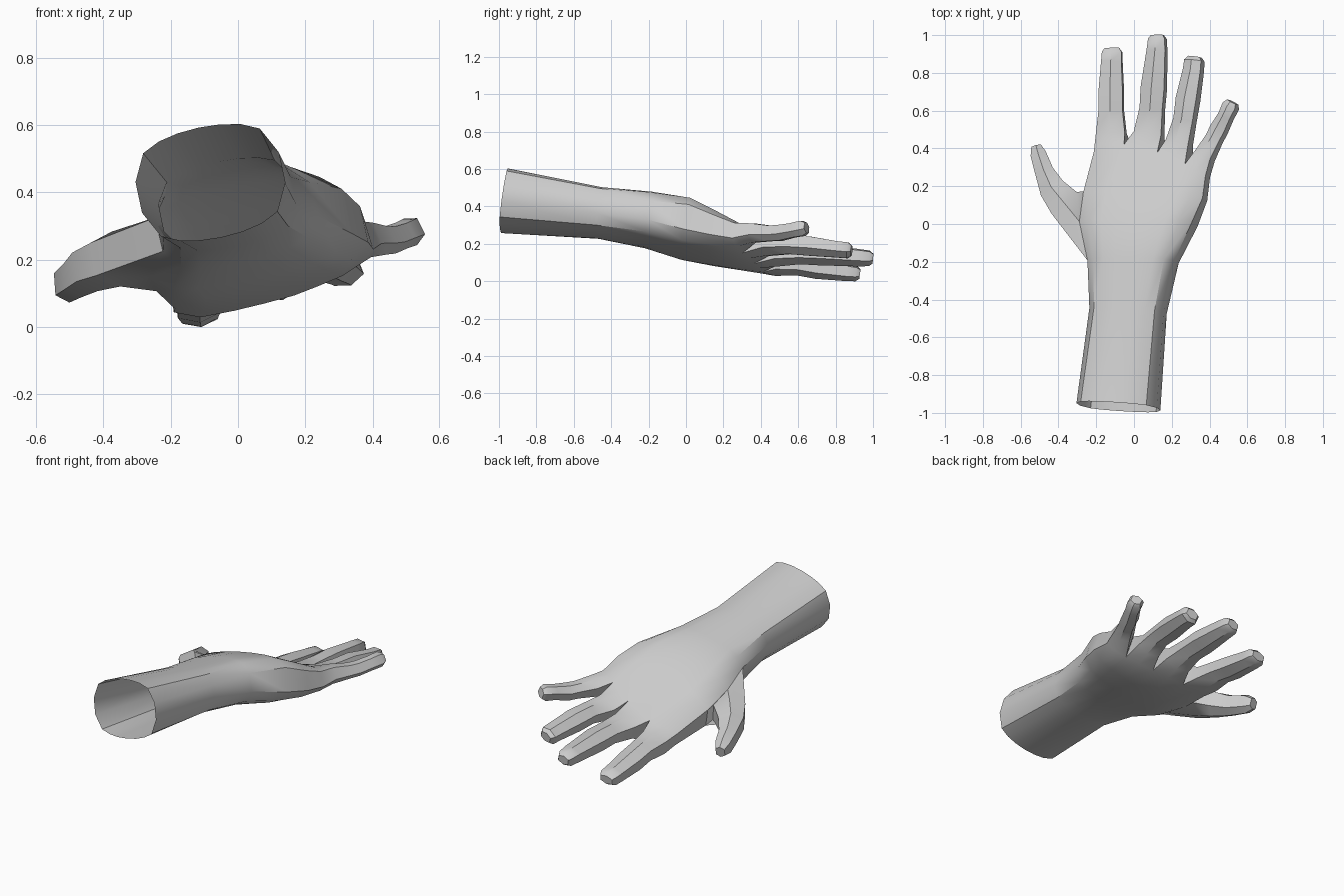
import bpy, bmesh
from math import sin, cos, radians, sqrt
from mathutils import Vector

cube = bpy.data.objects.get("Cube")
if cube:
    bpy.data.objects.remove(cube, do_unlink=True)

skin = bpy.data.materials.new("plain_grey")
skin.use_nodes = True
skin.diffuse_color = (0.6, 0.6, 0.6, 1)
skin.node_tree.nodes["Principled BSDF"].inputs["Base Color"].default_value = (0.6, 0.6, 0.6, 1)

bm = bmesh.new()
COLS = 9  # columns across the hand: two per finger


def section(edge_line, half, edge_ratio, lean):
    """One cross-section: a top row and a bottom row of vertices across the hand."""
    top, bottom = [], []
    across = edge_line[-1] - edge_line[0]
    up = Vector((-across.z / across.x, lean, 1)).normalized()
    for c, mid in enumerate(edge_line):
        s = 2 * c / (COLS - 1) - 1
        h = half * (edge_ratio + (1 - edge_ratio) * sqrt(1 - s * s))
        top.append(bm.verts.new(mid + up * h))
        bottom.append(bm.verts.new(mid - up * h))
    return top, bottom


def straight(left, right):
    left, right = Vector(left), Vector(right)
    # columns bunch slightly toward the rounded edges
    out = []
    for c in range(COLS):
        t = c / (COLS - 1)
        t = 0.6 * t + 0.4 * (3 * t * t - 2 * t ** 3)
        out.append(left.lerp(right, t))
    return out


def bridge(a, b):
    n = len(a)
    for i in range(n):
        bm.faces.new((a[i], a[(i + 1) % n], b[(i + 1) % n], b[i]))


def digit(root, path, roll):
    """Grow a six-sided finger from a root loop; path holds x, y, z, half width, half height."""
    pts = [Vector(p[:3]) for p in path]
    r = radians(roll)
    prev = root
    for i, (x, y, z, w, h) in enumerate(path):
        d = (pts[min(i + 1, len(pts) - 1)] - pts[max(i - 1, 0)]).normalized()
        flat = Vector((d.y, -d.x, 0)).normalized()
        rise = flat.cross(d)
        side = flat * cos(r) + rise * sin(r)
        up = rise * cos(r) - flat * sin(r)
        shape = [(-1, .6), (0, 1), (1, .6), (1, -.6), (0, -1), (-1, -.6)]
        ring = [bm.verts.new(pts[i] + side * w * a + up * h * b) for a, b in shape]
        bridge(prev, ring)
        prev = ring
    bm.faces.new(prev)


# Forearm and palm: left edge, right edge, half thickness, edge ratio, lean
body = [
    ((-.295, -.955, .385), (.13, -.98, .475), .168, .28, .15),
    ((-.228, -.45, .325), (.165, -.47, .405), .13, .32, .12),
    ((-.235, -.20, .275), (.225, -.20, .38), .137, .38, .15),
    ((-.275, 0, .215), (.322, 0, .345), .143, .48, .2),
    ((-.255, .165, .16), (.375, .13, .305), .116, .48, .15),
]
rows = [section(straight(l, r), h, e, lean) for l, r, h, e, lean in body]

# Knuckle row, following the webs between the fingers
webs = [Vector(p) for p in ((-.2, .38, .095), (-.032, .415, .118), (.145, .37, .168),
                            (.29, .31, .222), (.39, .25, .272))]
knuckles = []
for a, b in zip(webs, webs[1:]):
    knuckles += [a, (a + b) / 2]
rows.append(section(knuckles + [webs[-1]], .078, .55, .1))

# Skin between the sections, leaving a gap at the thumb root
THUMB = 2
for j, ((t0, b0), (t1, b1)) in enumerate(zip(rows, rows[1:])):
    for c in range(COLS - 1):
        bm.faces.new((t0[c], t0[c + 1], t1[c + 1], t1[c]))
        bm.faces.new((b0[c + 1], b0[c], b1[c], b1[c + 1]))
    bm.faces.new((t0[-1], b0[-1], b1[-1], t1[-1]))
    if j not in (THUMB, THUMB + 1):
        bm.faces.new((b0[0], t0[0], t1[0], b1[0]))

# Fingers from index to little finger
fingers = [
    ([(-.12, .48, .092, .077, .064), (-.12, .60, .085, .064, .055), (-.12, .70, .068, .064, .056),
      (-.117, .86, .046, .054, .046), (-.115, .91, .041, .052, .042), (-.115, .93, .038, .038, .026)], 8),
    ([(.08, .48, .14, .075, .064), (.097, .61, .143, .062, .054), (.105, .72, .14, .064, .057),
      (.122, .92, .126, .05, .048), (.124, .98, .122, .045, .043), (.124, 1.0, .12, .032, .027)], 14),
    ([(.24, .43, .192, .065, .06), (.27, .55, .194, .055, .052), (.286, .66, .188, .058, .055),
      (.314, .81, .17, .05, .046), (.32, .865, .165, .048, .045), (.323, .885, .163, .033, .028)], 22),
    ([(.375, .36, .258, .05, .056), (.425, .45, .256, .042, .045), (.45, .50, .258, .044, .044),
      (.487, .57, .272, .037, .042), (.513, .625, .283, .04, .044), (.523, .645, .286, .028, .03)], 25),
]
top, bottom = rows[-1]
for f, (path, roll) in enumerate(fingers):
    c = slice(2 * f, 2 * f + 3)
    digit(top[c] + bottom[c][::-1], path, roll)

# Thumb, grown from the gap in the side of the palm
gap = rows[THUMB:THUMB + 3]
digit([t[0] for t, b in gap] + [b[0] for t, b in gap][::-1],
      [(-.362, .103, .202, .088, .084), (-.428, .18, .178, .07, .074), (-.472, .27, .148, .05, .062),
       (-.505, .365, .127, .042, .056), (-.517, .41, .115, .026, .034)], 0)

bmesh.ops.recalc_face_normals(bm, faces=bm.faces[:])
mesh = bpy.data.meshes.new("hand")
bm.to_mesh(mesh)
bm.free()
mesh.materials.append(skin)
hand = bpy.data.objects.new("hand", mesh)
bpy.context.collection.objects.link(hand)
bpy.context.view_layer.objects.active = hand
hand.select_set(True)
bpy.ops.object.shade_smooth_by_angle(angle=radians(35))
